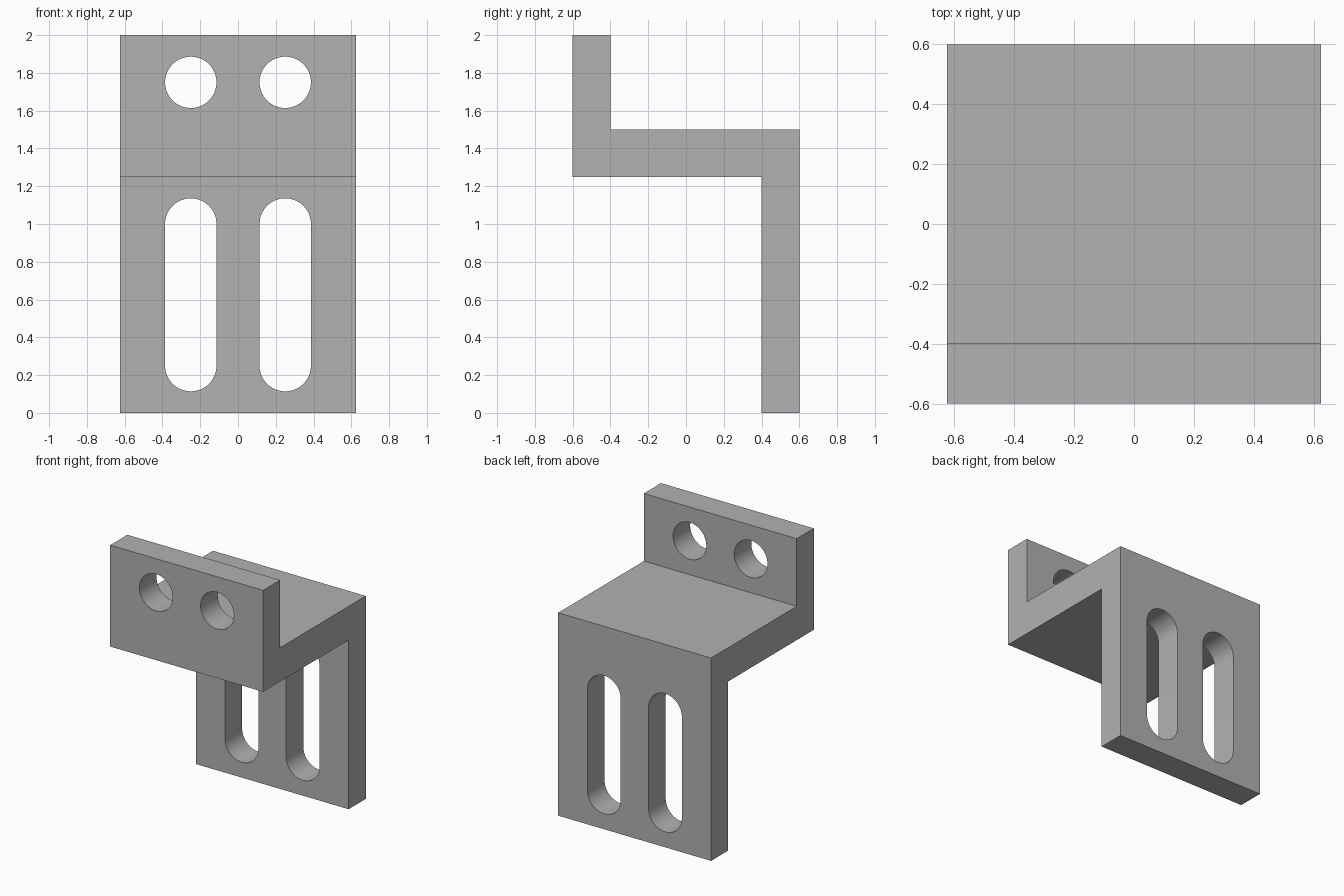
import bpy
import bmesh
from math import cos, sin, pi, radians
from mathutils import Vector

cube = bpy.data.objects.get("Cube")
if cube:
    bpy.data.objects.remove(cube, do_unlink=True)

HALF_WIDTH = 0.625
HOLE_RADIUS = 0.136
HOLE_X = 0.25
ARC_STEPS = 32

grey = bpy.data.materials.new("plain grey")
grey.use_nodes = True
colour = (0.445, 0.445, 0.445, 1)
grey.diffuse_color = colour
grey.node_tree.nodes["Principled BSDF"].inputs["Base Color"].default_value = colour


def prism(name, outline, direction):
    """Extrude a closed outline of 3D points along a direction."""
    bm = bmesh.new()
    face = bm.faces.new([bm.verts.new(p) for p in outline])
    extruded = bmesh.ops.extrude_face_region(bm, geom=[face], use_keep_orig=True)["geom"]
    verts = [g for g in extruded if isinstance(g, bmesh.types.BMVert)]
    bmesh.ops.translate(bm, verts=verts, vec=Vector(direction))
    bmesh.ops.recalc_face_normals(bm, faces=bm.faces)
    mesh = bpy.data.meshes.new(name)
    bm.to_mesh(mesh)
    bm.free()
    mesh.materials.append(grey)
    obj = bpy.data.objects.new(name, mesh)
    bpy.context.collection.objects.link(obj)
    return obj


def slot_cutter(name, x, y, low, high):
    """Round-ended cutter through y; low == high gives a round hole."""
    points = []
    for centre, start in ((high, 0), (low, pi)):
        last = ARC_STEPS if low == high else ARC_STEPS + 1
        for i in range(last):
            a = start + pi * i / ARC_STEPS
            points.append((x + HOLE_RADIUS * cos(a), y - 0.15, centre + HOLE_RADIUS * sin(a)))
    obj = prism(name, points, (0, 0.3, 0))
    obj.hide_render = True
    return obj


# Z-shaped bracket body
profile = [(0.4, 0), (0.6, 0), (0.6, 1.5), (-0.4, 1.5),
           (-0.4, 2), (-0.6, 2), (-0.6, 1.25), (0.4, 1.25)]
bracket = prism("offset_bracket", [(-HALF_WIDTH, y, z) for y, z in profile],
                (2 * HALF_WIDTH, 0, 0))

# Two round holes in the front flange, two slots in the rear flange
cutters = []
for side, x in (("left", HOLE_X), ("right", -HOLE_X)):
    cutters.append(slot_cutter(side + "_hole_cutter", x, -0.5, 1.75, 1.75))
    cutters.append(slot_cutter(side + "_slot_cutter", x, 0.5, 0.25, 1.0))

bpy.ops.object.select_all(action="DESELECT")
bracket.select_set(True)
bpy.context.view_layer.objects.active = bracket
for cutter in cutters:
    cut = bracket.modifiers.new(cutter.name, "BOOLEAN")
    cut.operation = "DIFFERENCE"
    cut.solver = "EXACT"
    cut.object = cutter
    bpy.ops.object.modifier_apply(modifier=cut.name)
    bpy.data.objects.remove(cutter, do_unlink=True)

# Smooth hole walls with crisp edges
bpy.ops.object.shade_smooth_by_angle(angle=radians(30))
